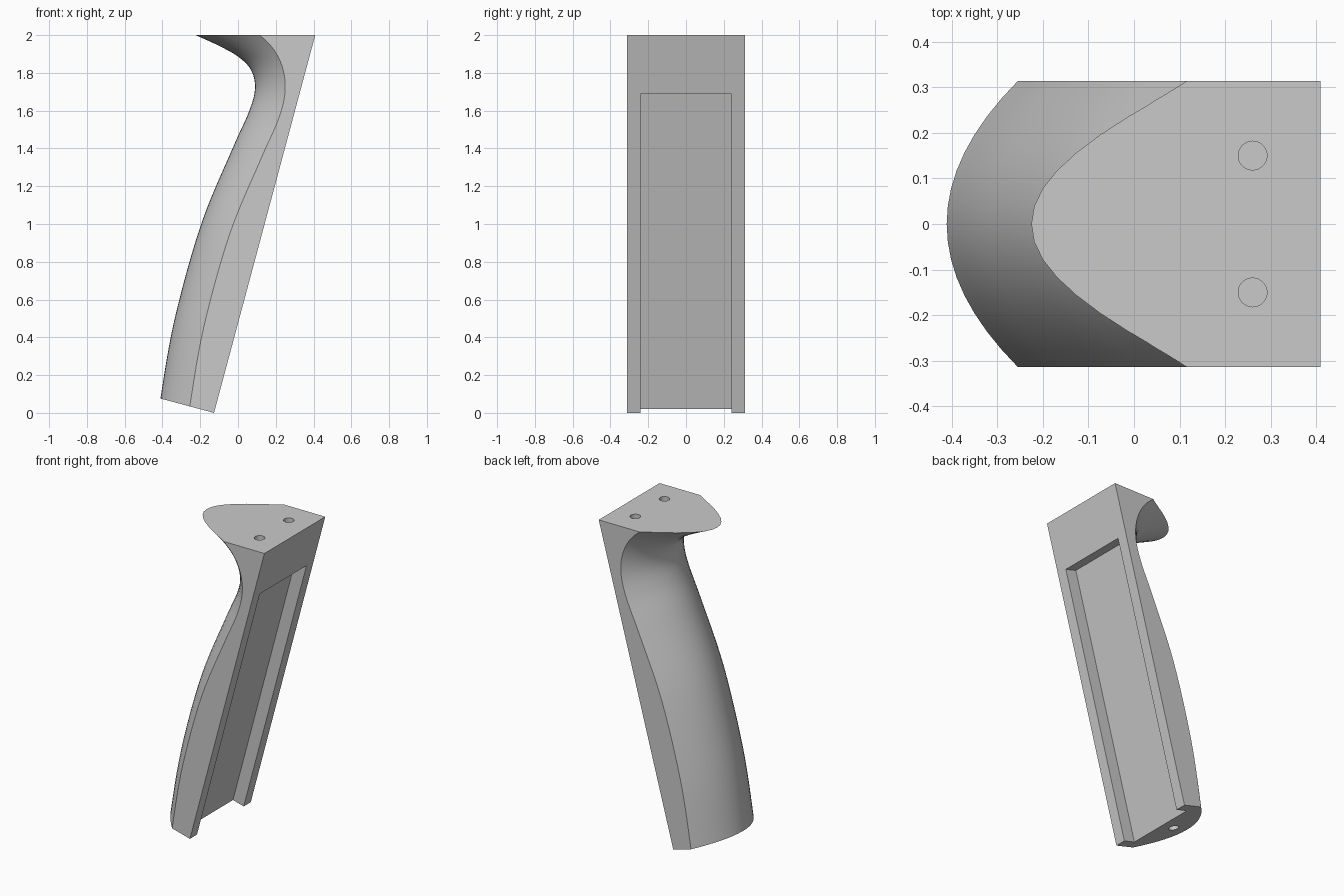
import bpy, bmesh, math
from mathutils import Vector, Matrix

cube = bpy.data.objects.get("Cube")
if cube:
    bpy.data.objects.remove(cube, do_unlink=True)

HALF = 0.313          # half width of the grip
BULGE = 0.16          # how far the rounded front stands out from its edges
CHANNEL = 0.08        # depth of the back channel
TILT = math.radians(15)
ROWS, COLS = 6, 16
HEEL = Vector((-0.127, 0, 0))                                  # lower back edge
AXIS = Vector((math.sin(TILT), 0, math.cos(TILT)))             # up along the grip
OUT = Vector((math.cos(TILT), 0, -math.sin(TILT)))             # out of the back face

grey = bpy.data.materials.new("plain grey")
grey.use_nodes = True
color = (0.59, 0.59, 0.59, 1)
grey.diffuse_color = color
grey.node_tree.nodes["Principled BSDF"].inputs["Base Color"].default_value = color

# Centre line of the rounded front (x, z), run slightly past both ends
path = [Vector((x, 0, z)) for x, z in [
    (-0.45, -0.3), (-0.432, -0.1), (-0.41, 0.08), (-0.335, 0.5), (-0.195, 1.0),
    (-0.029, 1.4), (0.06, 1.6), (0.09, 1.72), (0.069, 1.815), (0.002, 1.885),
    (-0.1, 1.943), (-0.225, 2.0), (-0.36, 2.055), (-0.5, 2.11)]]


def spline(a, b, c, d, t):
    """Smooth point and direction between b and c."""
    p, q, r = c - a, 2 * a - 5 * b + 4 * c - d, 3 * b - 3 * c + d - a
    point = b + (p * t + q * t * t + r * t ** 3) / 2
    return point, (p + 2 * q * t + 3 * r * t * t).normalized()


def make_object(name, bm):
    mesh = bpy.data.meshes.new(name)
    bm.to_mesh(mesh)
    bm.free()
    mesh.materials.append(grey)
    obj = bpy.data.objects.new(name, mesh)
    bpy.context.collection.objects.link(obj)
    return obj


# Grip: a rounded section swept along the path, then trimmed to flat planes
bm = bmesh.new()
samples = [spline(*path[i:i + 4], k / ROWS)
           for i in range(len(path) - 3) for k in range(ROWS)]
samples.append(spline(*path[-4:], 1))
rings = []
for point, along in samples:
    normal = Vector((along.z, 0, -along.x))
    ring = []
    for j in range(COLS + 1):
        s = 2 * j / COLS - 1
        ring.append(point + normal * BULGE * s * s + Vector((0, HALF * s, 0)))
    ring += [ring[-1] + normal * 0.8, ring[0] + normal * 0.8]
    rings.append([bm.verts.new(v) for v in ring])
for low, high in zip(rings, rings[1:]):
    for j in range(len(low)):
        k = (j + 1) % len(low)
        bm.faces.new((low[j], low[k], high[k], high[j]))
bm.faces.new(rings[0])
bm.faces.new(rings[-1])
bmesh.ops.recalc_face_normals(bm, faces=bm.faces)

for origin, normal in ((Vector((0, 0, 2)), Vector((0, 0, 1))), (HEEL, -AXIS), (HEEL, OUT)):
    cut = bmesh.ops.bisect_plane(bm, geom=bm.verts[:] + bm.edges[:] + bm.faces[:],
                                 plane_co=origin, plane_no=normal, clear_outer=True)
    edges = [e for e in cut["geom_cut"] if isinstance(e, bmesh.types.BMEdge)]
    bmesh.ops.holes_fill(bm, edges=edges, sides=0)
# Merge the strips of each flat side into one face
flat = [e for e in bm.edges if len(e.link_faces) == 2
        and all(abs(f.normal.y) > 0.999 for f in e.link_faces)]
bmesh.ops.dissolve_edges(bm, edges=flat, use_verts=False)
bmesh.ops.recalc_face_normals(bm, faces=bm.faces)
grip = make_object("grip", bm)


def cut_away(name, bm):
    cutter = make_object(name, bm)
    cutter.hide_render = True
    mod = grip.modifiers.new(name, "BOOLEAN")
    mod.operation = "DIFFERENCE"
    mod.solver = "EXACT"
    mod.object = cutter
    bpy.context.view_layer.objects.active = grip
    bpy.ops.object.modifier_apply(modifier=name)
    bpy.data.objects.remove(cutter, do_unlink=True)


def hole(name, center, direction):
    bm = bmesh.new()
    bmesh.ops.create_cone(bm, cap_ends=True, segments=32, radius1=0.0315, radius2=0.0315, depth=0.4)
    turn = direction.to_track_quat("Z", "Y").to_matrix().to_4x4()
    bm.transform(Matrix.Translation(center) @ turn)
    cut_away(name, bm)


# Back channel: open at the lower end
bm = bmesh.new()
bmesh.ops.create_cube(bm, size=1)
top = 1.687 / math.cos(TILT)
bm.transform(Matrix.Translation(HEEL + AXIS * (top - 0.2) / 2)
             @ Matrix.Rotation(TILT, 4, "Y") @ Matrix.Diagonal((CHANNEL * 2, 0.48, top + 0.2, 1)))
cut_away("back_channel", bm)

# Screw holes in the top and lower end
for side in (-1, 1):
    hole("top_hole", Vector((0.26, 0.15 * side, 2)), Vector((0, 0, 1)))
hole("end_hole", HEEL - OUT * 0.185, AXIS)

bpy.ops.object.select_all(action="DESELECT")
grip.select_set(True)
bpy.context.view_layer.objects.active = grip
bpy.ops.object.shade_smooth_by_angle(angle=math.radians(30))
